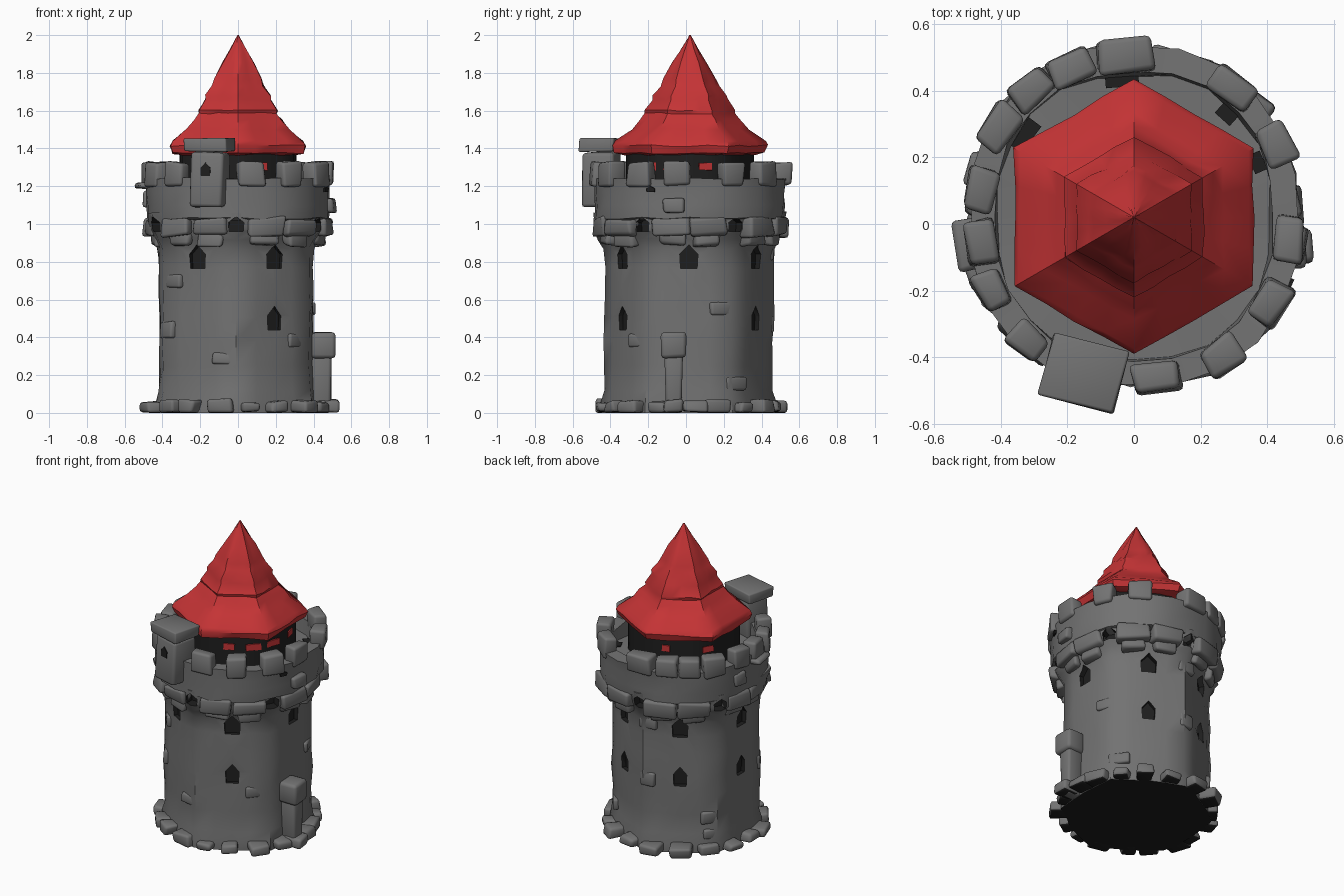
import bpy, bmesh, math, random
from mathutils import Matrix, Vector

random.seed(7)
cube = bpy.data.objects.get("Cube")
if cube:
    bpy.data.objects.remove(cube)


def material(name, color):
    m = bpy.data.materials.new(name)
    m.use_nodes = True
    m.diffuse_color = (*color, 1)
    m.node_tree.nodes["Principled BSDF"].inputs["Base Color"].default_value = (*color, 1)
    return m


STONE = material("grey stone", (0.17, 0.17, 0.17))
DARK = material("dark opening", (0.013, 0.013, 0.013))
RED = material("red roof", (0.56, 0.034, 0.036))


def finish(name, bm, mats, bevel=0, dark_below=False):
    bmesh.ops.recalc_face_normals(bm, faces=bm.faces)
    if dark_below:
        for f in bm.faces:
            f.material_index = int(f.normal.z < -0.8 and f.calc_center_median().z < 0.03)
    mesh = bpy.data.meshes.new(name)
    bm.to_mesh(mesh)
    bm.free()
    for m in mats:
        mesh.materials.append(m)
    ob = bpy.data.objects.new(name, mesh)
    bpy.context.collection.objects.link(ob)
    if bevel:
        mod = ob.modifiers.new("worn edges", 'BEVEL')
        mod.width = bevel
        mod.segments = 2
    return ob


def smooth(ob, angle=45):
    bpy.ops.object.select_all(action='DESELECT')
    ob.select_set(True)
    bpy.context.view_layer.objects.active = ob
    bpy.ops.object.shade_smooth_by_angle(angle=math.radians(angle))


def hexagon(deg):
    return 1 / math.cos(math.radians((deg + 30) % 60 - 30))


def soft_hexagon(deg):
    return 0.4 + 0.6 * hexagon(deg)


def crown(deg):
    """Battlement outline: fuller on the diagonals, a little long in depth."""
    a = math.radians(deg)
    return 1 + 0.05 * abs(math.sin(2 * a)) + 0.04 * math.sin(a) ** 2


def loft(name, profile, centre, shape, rough, mats, sides=24, dark_below=False):
    """Stack of wobbly rings following (radius, height) pairs."""
    bm = bmesh.new()
    rings = []
    for r, z in profile:
        ring = []
        for k in range(sides):
            deg = 360 * k / sides
            a = math.radians(deg)
            rr = r * shape(deg) + random.uniform(-rough, rough)
            zz = z + (random.uniform(-rough, rough) if 0.01 < z < 1.99 else 0)
            ring.append(bm.verts.new((centre[0] + rr * math.cos(a), centre[1] + rr * math.sin(a), zz)))
        rings.append(ring)
    for low, high in zip(rings, rings[1:]):
        for k in range(sides):
            n = (k + 1) % sides
            bm.faces.new((low[k], low[n], high[n], high[k]))
    bm.faces.new(rings[0][::-1])
    bm.faces.new(rings[-1])
    return finish(name, bm, mats, dark_below=dark_below)


def place(deg, r, z, centre):
    """Frame whose x axis points outwards at the given angle."""
    a = math.radians(deg)
    return (Matrix.Translation((centre[0] + r * math.cos(a), centre[1] + r * math.sin(a), z))
            @ Matrix.Rotation(a, 4, 'Z'))


def stones(name, items, centre, rough=0.008, bevel=0.016, mat=STONE, dark_below=False):
    """Chipped blocks: (angle, radius, height, (depth, width, tall))."""
    bm = bmesh.new()
    for deg, r, z, size in items:
        m = place(deg, r, z, centre) @ Matrix.Diagonal((*size, 1))
        for v in bmesh.ops.create_cube(bm, size=1, matrix=m)["verts"]:
            v.co += Vector([random.uniform(-rough, rough) for _ in range(3)])
            v.co.z = max(v.co.z, 0)
    ob = finish(name, bm, [mat, DARK], bevel, dark_below)
    smooth(ob, 120 if bevel else 30)
    return ob


def arches(name, items, centre, depth):
    """Pointed openings: (angle, radius, sill height, width, tall)."""
    bm = bmesh.new()
    for deg, r, z, w, h in items:
        m = place(deg, r, z, centre)
        outline = [(-w / 2, 0), (w / 2, 0), (w * 0.55, h * 0.6), (0, h), (-w * 0.55, h * 0.6)]
        back, front = [[bm.verts.new(m @ Vector((d, y, up))) for y, up in outline]
                       for d in (-depth / 2, depth / 2)]
        bm.faces.new(back[::-1])
        bm.faces.new(front)
        for i in range(5):
            j = (i + 1) % 5
            bm.faces.new((back[i], back[j], front[j], front[i]))
    return finish(name, bm, [DARK])


BODY = (-0.01, 0.015)
CROWN = (0, 0.02)

# Tower shaft, softly six-sided, flaring under the battlements
shaft = [(0.422, 0), (0.422, 0.06)]
shaft += [(0.41, 0.12 + 0.13 * i) for i in range(6)]
shaft += [(0.415, 0.87), (0.435, 0.92), (0.462, 0.97), (0.468, 1.06)]
body = loft("tower_shaft", shaft, BODY, soft_hexagon, 0.007, [STONE, DARK], dark_below=True)

# Window recesses, and gaps between the corbels over the corners
openings = [(a, 0.45, 0.765, 0.088, 0.125) for a in range(0, 360, 60)]
openings += [(a, 0.45, 0.44, 0.075, 0.125) for a in (60, 120, 180, 300)]
openings += [(a, 0.5, 0.96, 0.075, 0.08) for a in range(30, 360, 60)]
cutter = arches("window_cutter", openings, BODY, 0.14)
cutter.hide_render = True
mod = body.modifiers.new("windows", 'BOOLEAN')
mod.object = cutter
mod.solver = 'EXACT'
mod.material_mode = 'TRANSFER'
bpy.context.view_layer.update()
body.data = bpy.data.meshes.new_from_object(body.evaluated_get(bpy.context.evaluated_depsgraph_get()))
body.modifiers.clear()
bpy.data.objects.remove(cutter)
smooth(body)

# Foot stones, unevenly set
feet = []
for i in range(18):
    feet.append((i * 20 + random.uniform(-5, 5), 0.445 + random.uniform(-0.02, 0.02), 0.03,
                 (0.12, random.uniform(0.08, 0.14), random.uniform(0.05, 0.085))))
stones("foot_stones", feet, BODY, 0.01, dark_below=True)

# A few wall blocks standing barely proud of the shaft
blocks = []
for i in range(10):
    deg = 60 * (i % 6) + random.uniform(18, 42)
    blocks.append((deg, 0.398 * soft_hexagon(deg), random.uniform(0.12, 0.86),
                   (0.04, random.uniform(0.09, 0.14), random.uniform(0.06, 0.09))))
stones("raised_wall_blocks", blocks, BODY, 0.004, 0.012)

# Corbels carrying the battlements, in two stepped rows
corbels = []
for side in range(0, 360, 60):
    for step in (-12, 12):
        corbels.append((side + step, 0.45 * crown(side + step), 0.985, (0.07, 0.195, 0.095)))
        corbels.append((side + step, 0.42 * crown(side + step), 0.925, (0.06, 0.14, 0.08)))
stones("corbels", corbels, CROWN, 0.014, 0.025)

# Parapet ring with the walkway inside
ring = [(0.455, 1.02), (0.478, 1.03), (0.485, 1.1), (0.482, 1.17), (0.487, 1.24),
        (0.415, 1.24), (0.41, 1.15), (0.2, 1.15)]
smooth(loft("parapet", ring, CROWN, crown, 0.007, [STONE]))

# Merlons
merlons = [(a, 0.458 * crown(a), 1.265, (0.09, random.uniform(0.115, 0.15), 0.125))
           for a in (278, 303, 328, 352, 27, 53, 113, 129, 146, 170, 189, 207, 229)]
merlons.append((93, 0.485, 1.265, (0.1, 0.17, 0.125)))
stones("merlons", merlons, CROWN, 0.01, 0.016)

# Loose stones standing out of the parapet
stones("parapet_stones", [(350, 0.485, 1.1, (0.07, 0.11, 0.07)), (189, 0.495, 1.205, (0.09, 0.15, 0.03)),
                          (168, 0.475, 1.13, (0.07, 0.1, 0.08))], CROWN)

# Dark loophole plate on the parapet and dark patches on the walkway
arches("parapet_loophole", [(336, 0.489 * crown(336), 1.17, 0.045, 0.03)], CROWN, 0.009)
stones("walkway_patches", [(95, 0.415, 1.156, (0.045, 0.1, 0.006)), (24, 0.405, 1.156, (0.04, 0.06, 0.006)),
                           (48, 0.415, 1.156, (0.04, 0.06, 0.006)), (143, 0.41, 1.156, (0.05, 0.1, 0.006))],
       CROWN, 0, 0, DARK)

# Shadowy drum under the roof with roof-coloured patches
smooth(loft("roof_drum", [(0.31, 1.14), (0.31, 1.38)], CROWN, soft_hexagon, 0, [DARK]))
stones("drum_patches", [(a, 0.31 * soft_hexagon(a) + 0.004, 1.305, (0.009, w, 0.04))
                        for a, w in ((-17, 0.1), (15, 0.07), (-40, 0.1), (-67, 0.07), (105, 0.05), (150, 0.07))],
       CROWN, 0.002, 0, RED)

# Stepped six-sided roof with a pointed tip
roof = [(0.3, 1.365), (0.345, 1.375), (0.358, 1.415), (0.345, 1.44), (0.268, 1.5), (0.232, 1.55),
        (0.205, 1.585), (0.208, 1.6), (0.172, 1.66), (0.17, 1.68), (0.135, 1.73), (0.122, 1.77),
        (0.082, 1.85), (0.042, 1.925)]
roof_tip = (0.001, 2.0)
smooth(loft("roof", roof + [roof_tip], CROWN, hexagon, 0.005, [RED]), 40)

# Watch turret hanging on the front of the parapet
TURRET = (-0.15, -0.447)
stones("turret_body", [(255, 0, 1.235, (0.165, 0.175, 0.3))], TURRET, 0.01, 0.018)
stones("turret_cap", [(255, 0, 1.418, (0.19, 0.235, 0.07))], TURRET, 0.004, 0.008)
arches("turret_window", [(255, 0.084, 1.255, 0.05, 0.07)], TURRET, 0.009)

# Buttress on the side wall
PIER = (0.43, -0.065)
stones("buttress", [(0, 0.01, 0.16, (0.11, 0.09, 0.32))], PIER, 0.006)
stones("buttress_head", [(0, 0.02, 0.36, (0.13, 0.13, 0.135))], PIER, 0.006, 0.02)
stones("buttress_foot", [(0, 0.045, 0.035, (0.12, 0.1, 0.07))], PIER, 0.006, dark_below=True)
